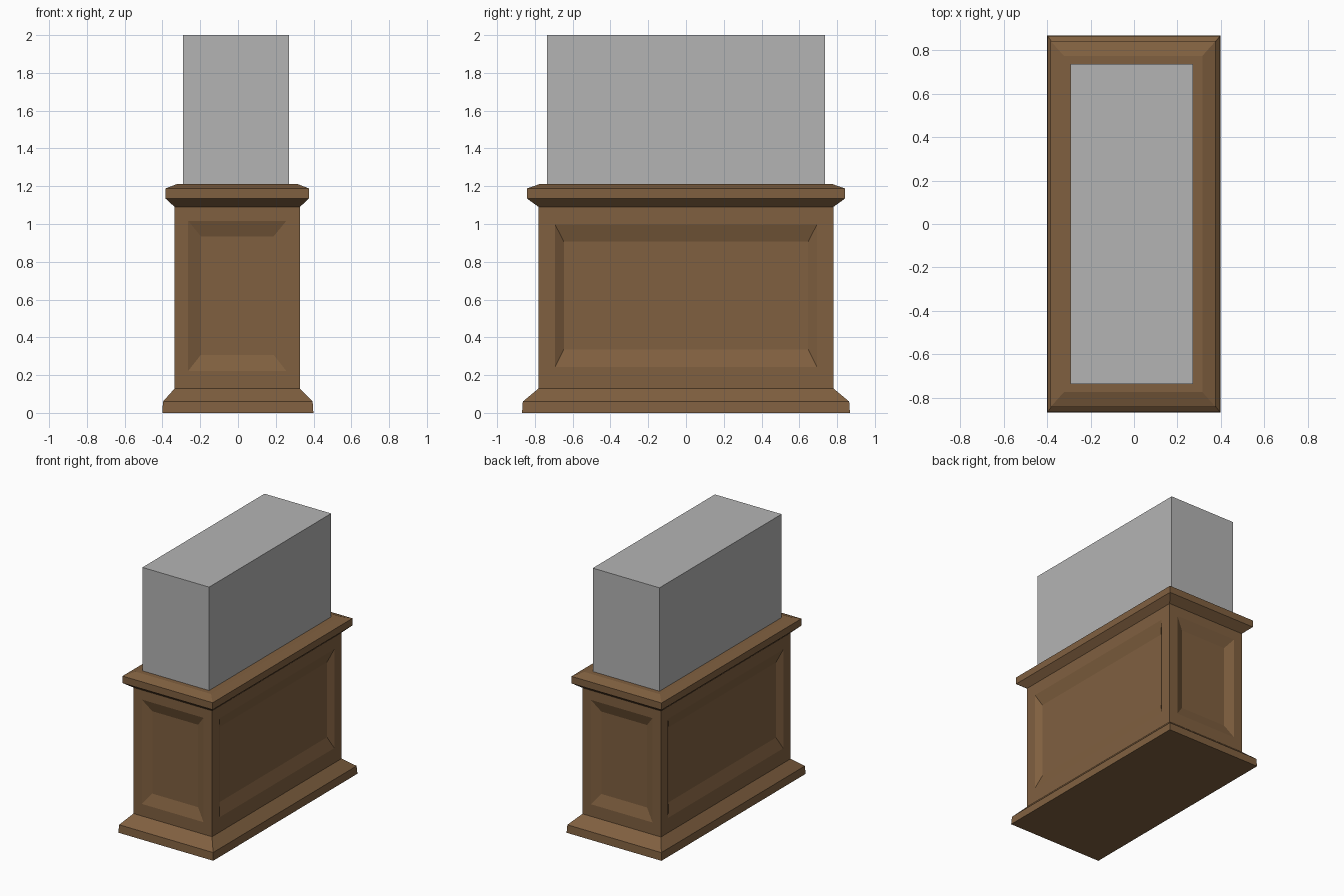
import bpy, bmesh

if "Cube" in bpy.data.objects:
    bpy.data.objects.remove(bpy.data.objects["Cube"])


def material(name, rgb):
    m = bpy.data.materials.new(name)
    m.diffuse_color = (*rgb, 1)
    m.use_nodes = True
    m.node_tree.nodes["Principled BSDF"].inputs["Base Color"].default_value = m.diffuse_color
    return m


WOOD = material("brown wood", (0.216, 0.117, 0.051))
STONE = material("grey chimney", (0.456, 0.456, 0.456))


def stack(bm, rings):
    """Loft rectangles given as (centre x, half width, half depth, z) into a closed solid."""
    loops = [[bm.verts.new((cx + sx * hx, sy * hy, z))
              for sx, sy in ((-1, -1), (1, -1), (1, 1), (-1, 1))]
             for cx, hx, hy, z in rings]
    bm.faces.new(loops[0][::-1])
    bm.faces.new(loops[-1])
    for a, b in zip(loops, loops[1:]):
        for i in range(4):
            j = (i + 1) % 4
            bm.faces.new((a[i], a[j], b[j], b[i]))
    bm.normal_update()


def finish(bm, name, mat):
    me = bpy.data.meshes.new(name)
    bm.to_mesh(me)
    bm.free()
    me.materials.append(mat)
    ob = bpy.data.objects.new(name, me)
    bpy.context.collection.objects.link(ob)


def solid(name, mat, rings):
    bm = bmesh.new()
    stack(bm, rings)
    finish(bm, name, mat)


def inset_to(bm, face, axis, half, z0, z1, depth):
    """Inset a wall face to an exact rectangle and push it inwards."""
    bmesh.ops.inset_individual(bm, faces=[face], thickness=0.02)
    mid = face.calc_center_median()
    inward = -face.normal.copy()
    for v in face.verts:
        v.co[axis] = mid[axis] + (half if v.co[axis] > mid[axis] else -half)
        v.co.z = z1 if v.co.z > mid.z else z0
        v.co += inward * depth


CX = -0.004  # the plinth, body and cornice sit very slightly left

# Plinth with sloped top
solid("plinth", WOOD, [(-0.001, 0.40, 0.868, 0), (-0.001, 0.396, 0.864, 0.06),
                       (CX, 0.331, 0.78, 0.13)])

# Body with a recessed panel on each side
bm = bmesh.new()
stack(bm, [(CX, 0.331, 0.78, 0.13), (CX, 0.331, 0.78, 1.09)])
for f in [f for f in bm.faces if abs(f.normal.z) < 0.5]:
    if abs(f.normal.y) > 0.5:      # narrow front and back panels
        inset_to(bm, f, 0, 0.26, 0.222, 1.017, 0)
        inset_to(bm, f, 0, 0.193, 0.307, 0.935, 0.03)
    else:                          # wide side panels
        inset_to(bm, f, 1, 0.693, 0.243, 0.997, 0)
        inset_to(bm, f, 1, 0.647, 0.335, 0.907, 0.03)
finish(bm, "panelled_body", WOOD)

# Cornice flaring out, then sloping back
solid("cornice", WOOD, [(CX, 0.331, 0.78, 1.09), (CX, 0.38, 0.842, 1.135),
                        (CX, 0.38, 0.842, 1.188), (CX, 0.318, 0.773, 1.212)])

# Chimney breast above the cornice
solid("chimney_breast", STONE, [(-0.01, 0.281, 0.735, 1.19), (-0.01, 0.281, 0.735, 2.0)])
